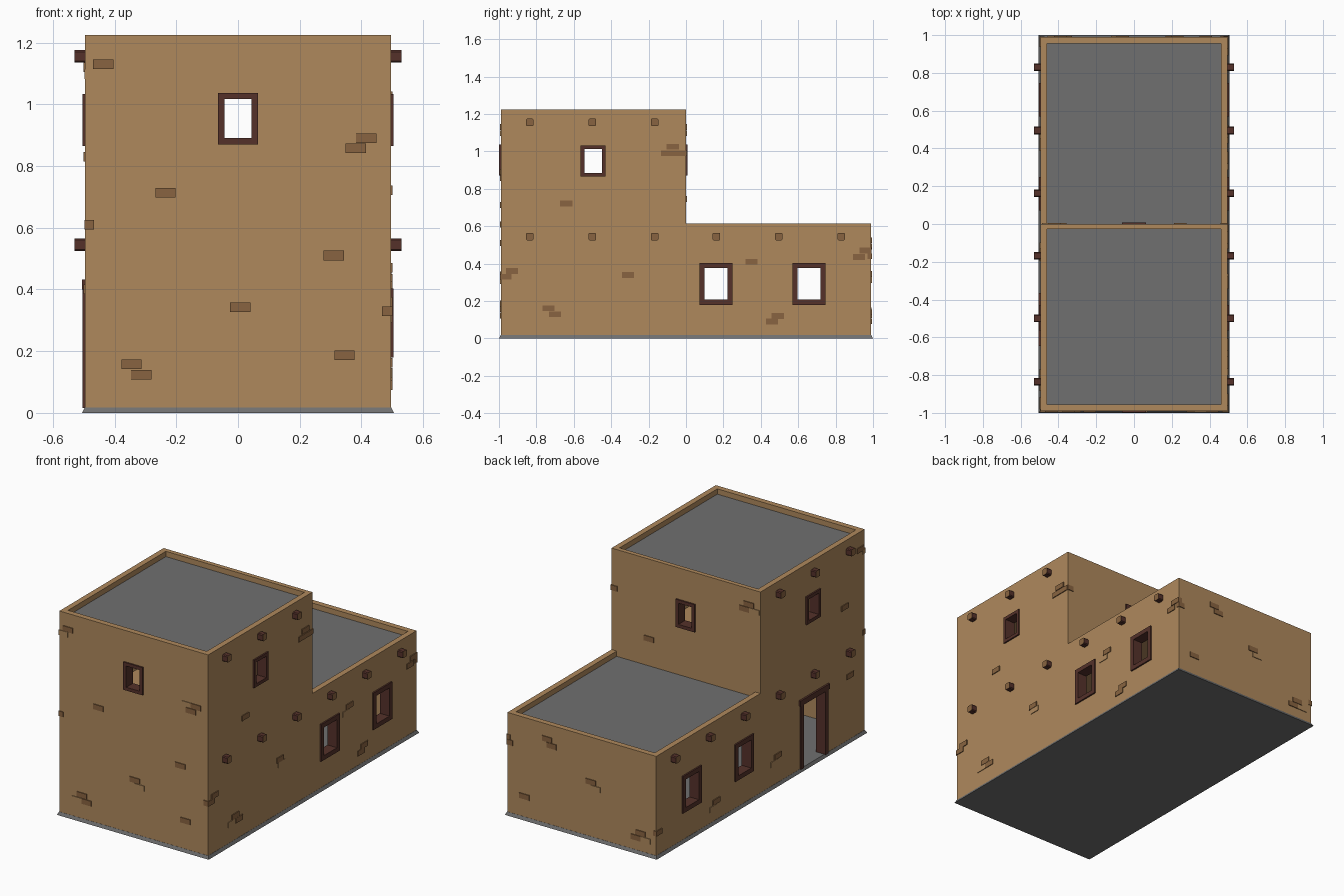
import bpy, bmesh, math
from mathutils import Vector

if "Cube" in bpy.data.objects:
    bpy.data.objects.remove(bpy.data.objects["Cube"])


def mat(name, c):
    m = bpy.data.materials.new(name)
    m.diffuse_color = (*c, 1)
    m.use_nodes = True
    m.node_tree.nodes["Principled BSDF"].inputs["Base Color"].default_value = m.diffuse_color
    return m


CLAY = mat("clay_tan", (0.43, 0.25, 0.108))
BRICK = mat("brick_brown", (0.25, 0.127, 0.052))
WOOD = mat("dark_wood", (0.09, 0.031, 0.023))
STONE = mat("grey_stone", (0.16, 0.16, 0.16))


def add_box(bm, lo, hi):
    lo, hi = Vector(lo), Vector(hi)
    verts = bmesh.ops.create_cube(bm, size=1)["verts"]
    for v in verts:
        v.co = Vector(((lo[i] + hi[i]) / 2 + v.co[i] * (hi[i] - lo[i])) for i in range(3))
    return verts


def finish(bm, name, *mats):
    bmesh.ops.recalc_face_normals(bm, faces=bm.faces)
    me = bpy.data.meshes.new(name)
    bm.to_mesh(me)
    bm.free()
    ob = bpy.data.objects.new(name, me)
    bpy.context.collection.objects.link(ob)
    for m in mats:
        me.materials.append(m)
    return ob


def box(name, lo, hi, *mats):
    bm = bmesh.new()
    add_box(bm, lo, hi)
    return finish(bm, name, *mats)


def cut(target, cutter):
    cutter.hide_render = True
    mod = target.modifiers.new("cut", "BOOLEAN")
    mod.operation, mod.solver, mod.object = "DIFFERENCE", "EXACT", cutter
    bpy.context.view_layer.objects.active = target
    bpy.ops.object.modifier_apply(modifier=mod.name)
    bpy.data.objects.remove(cutter)


X, Y, H1, H2, T = 0.495, 0.99, 0.615, 1.225, 0.034

# outward planes: (axis, plane position, outward sign)
FRONT, BACK, STEP = (1, -Y, -1), (1, Y, 1), (1, 0.0, 1)
RIGHT, LEFT = (0, X, 1), (0, -X, -1)


def on_face(bm, face, u0, u1, z0, z1, inner, outer):
    """Box on a wall: u along the wall, z up, from inner to outer depth."""
    ax, pos, s = face
    d = sorted((pos + s * inner, pos + s * outer))
    lo, hi = [0, 0, z0], [0, 0, z1]
    lo[ax], hi[ax] = d
    lo[1 - ax], hi[1 - ax] = u0, u1
    return add_box(bm, lo, hi)


# tapered stone base
bm = bmesh.new()
for v in add_box(bm, (-0.505, -1, 0), (0.505, 1, 0.018)):
    if v.co.z > 0.01:
        v.co.x *= 0.496 / 0.505
        v.co.y *= 0.991
finish(bm, "base_slab", STONE)

# stepped wall shell from an L profile
bm = bmesh.new()
prof = [(-Y, 0.016), (Y, 0.016), (Y, H1), (0, H1), (0, H2), (-Y, H2)]
f = bm.faces.new([bm.verts.new((-X, y, z)) for y, z in prof])
ext = bmesh.ops.extrude_face_region(bm, geom=[f])["geom"]
bmesh.ops.translate(bm, vec=(2 * X, 0, 0), verts=[g for g in ext if isinstance(g, bmesh.types.BMVert)])
walls = finish(bm, "walls", CLAY)

# rooms, roof recesses
for lo, hi in [
    ((-X + T, -Y + T, 0.01), (X - T, Y - T, 0.55)),
    ((-X + T, -Y + T, 0.62), (X - T, -T, 1.16)),
    ((-X + T, -Y + T, H2 - 0.05), (X - T, -0.027, H2 + 0.1)),
    ((-X + T, 0.0, H1 - 0.05), (X - T, Y - T, H1 + 0.1)),
]:
    cut(walls, box("cutter", lo, hi))

# window and door openings
for y, w, z0, z1 in [(0.16, 0.075, 0.195, 0.39), (0.658, 0.075, 0.195, 0.39), (-0.497, 0.057, 0.875, 1.02)]:
    cut(walls, box("cutter", (-1, y - w, z0), (1, y + w, z1)))
cut(walls, box("cutter", (-0.055, -2, 0.88), (0.055, 2, 1.027)))
cut(walls, box("cutter", (-1, -0.615, 0.01), (-0.3, -0.395, 0.415)))

# chipped corners
for x, y, z, h in [(X, -Y, 0.635, 0.085), (-X, -Y, 0.43, 0.055), (-X, 0.99, 0.2, 0.05)]:
    bm = bmesh.new()
    for s in (1, -1):
        bmesh.ops.create_cone(bm, segments=4, radius1=0.022, radius2=0, depth=h, cap_ends=False)
        vs = bm.verts[:] if s == 1 else bm.verts[-5:]
        for v in list(bm.verts)[-5 if len(bm.verts) % 5 == 0 else -8:]:
            v.co.z = s * (v.co.z + h / 2)
    bmesh.ops.remove_doubles(bm, verts=bm.verts, dist=1e-4)
    bmesh.ops.translate(bm, vec=(x, y, z), verts=bm.verts)
    cut(walls, finish(bm, "cutter"))

# flat roofs
box("upper_roof", (-X + T, -Y + T, H2 - 0.055), (X - T, -0.027, H2 - 0.032), STONE)
box("lower_roof", (-X + T, 0.0, H1 - 0.055), (X - T, Y - T, H1 - 0.032), STONE)


# wooden frames
def frame(name, face, u, hw, z0, z1, b, sill=True):
    bm = bmesh.new()
    d = (-0.055, 0.009)
    on_face(bm, face, u - hw, u - hw + b, z0, z1, *d)
    on_face(bm, face, u + hw - b, u + hw, z0, z1, *d)
    on_face(bm, face, u - hw + b, u + hw - b, z1 - b, z1, *d)
    if sill:
        on_face(bm, face, u - hw + b, u + hw - b, z0, z0 + b, *d)
    finish(bm, name, WOOD)


for face, side in ((RIGHT, "right"), (LEFT, "left")):
    for y in (0.16, 0.658):
        frame(side + "_lower_window_frame", face, y, 0.088, 0.18, 0.403, 0.027)
    frame(side + "_upper_window_frame", face, -0.497, 0.067, 0.865, 1.033, 0.02)
for face, side in ((FRONT, "front"), (STEP, "back")):
    frame(side + "_window_frame", face, 0, 0.064, 0.87, 1.037, 0.02)
frame("door_frame", LEFT, -0.505, 0.13, 0.016, 0.425, 0.028, False)
bm = bmesh.new()
on_face(bm, LEFT, -0.645, -0.365, 0.4, 0.432, -0.05, 0.011)
finish(bm, "door_lintel", WOOD)

# protruding roof beams, lighter cut ends
bm = bmesh.new()
rows = [(y, 1.155) for y in (-0.835, -0.5, -0.168)]
rows += [(y, 0.545) for y in (-0.835, -0.5, -0.168, 0.163, 0.495, 0.83)]
for face in (RIGHT, LEFT):
    for y, z in rows:
        vs = on_face(bm, face, y - 0.02, y + 0.02, z - 0.02, z + 0.02, -0.02, 0.034)
        edges = {e for v in vs for e in v.link_edges if abs(e.verts[0].co.x - e.verts[1].co.x) > 0.01}
        bmesh.ops.bevel(bm, geom=list(edges), offset=0.005, segments=1, affect="EDGES")
bmesh.ops.recalc_face_normals(bm, faces=bm.faces)
for f in bm.faces:
    f.material_index = 1 if abs(f.normal.x) > 0.9 else 0
finish(bm, "roof_beams", WOOD, BRICK)

# exposed bricks: (u, z) of each brick centre
dark = {
    FRONT: [(-0.437, 1.13), (0.415, 0.89), (0.382, 0.857), (-0.235, 0.713), (-0.5, 0.61), (0.31, 0.51),
            (0.007, 0.342), (0.345, 0.187), (-0.345, 0.157), (-0.313, 0.123), (0.5, 0.33)],
    RIGHT: [(-0.07, 1.025), (-0.1, 0.99), (-0.035, 0.99), (-0.64, 0.722), (-0.93, 0.36), (-0.965, 0.33),
            (-0.735, 0.162), (-0.7, 0.13), (-0.31, 0.34), (0.35, 0.41), (0.49, 0.12), (0.46, 0.09),
            (0.96, 0.47), (0.925, 0.435)],
    BACK: [(0.23, 0.525), (0.2, 0.492), (-0.06, 0.345), (0.38, 0.14), (-0.39, 0.125), (-0.36, 0.092), (0.49, 0.44)],
    STEP: [(0.245, 0.746), (-0.42, 1.13), (-0.39, 1.097), (0.49, 0.99)],
    LEFT: [(-0.8, 0.83), (-0.163, 0.18), (0.97, 0.15), (0.42, 0.13), (-0.85, 0.4), (-0.95, 1.12)],
}
light = {
    FRONT: [(-0.47, 1.097), (0.35, 0.89), (0.038, 0.308), (-0.378, 0.123)],
    RIGHT: [(-0.77, 0.13), (-0.295, 0.308), (0.32, 0.377)],
    BACK: [(-0.09, 0.312), (-0.425, 0.092)],
    STEP: [(-0.455, 1.097)],
    LEFT: [(-0.13, 0.147), (0.45, 0.097)],
}
for name, spots, m, out in (("brown_bricks", dark, BRICK, 0.005), ("tan_bricks", light, CLAY, 0.004)):
    bm = bmesh.new()
    for face, pts in spots.items():
        lim = (X if face[0] == 1 else Y) + 0.003
        for u, z in pts:
            on_face(bm, face, max(u - 0.033, -lim), min(u + 0.033, lim), z - 0.0155, z + 0.0155, -0.02, out)
    finish(bm, name, m)
